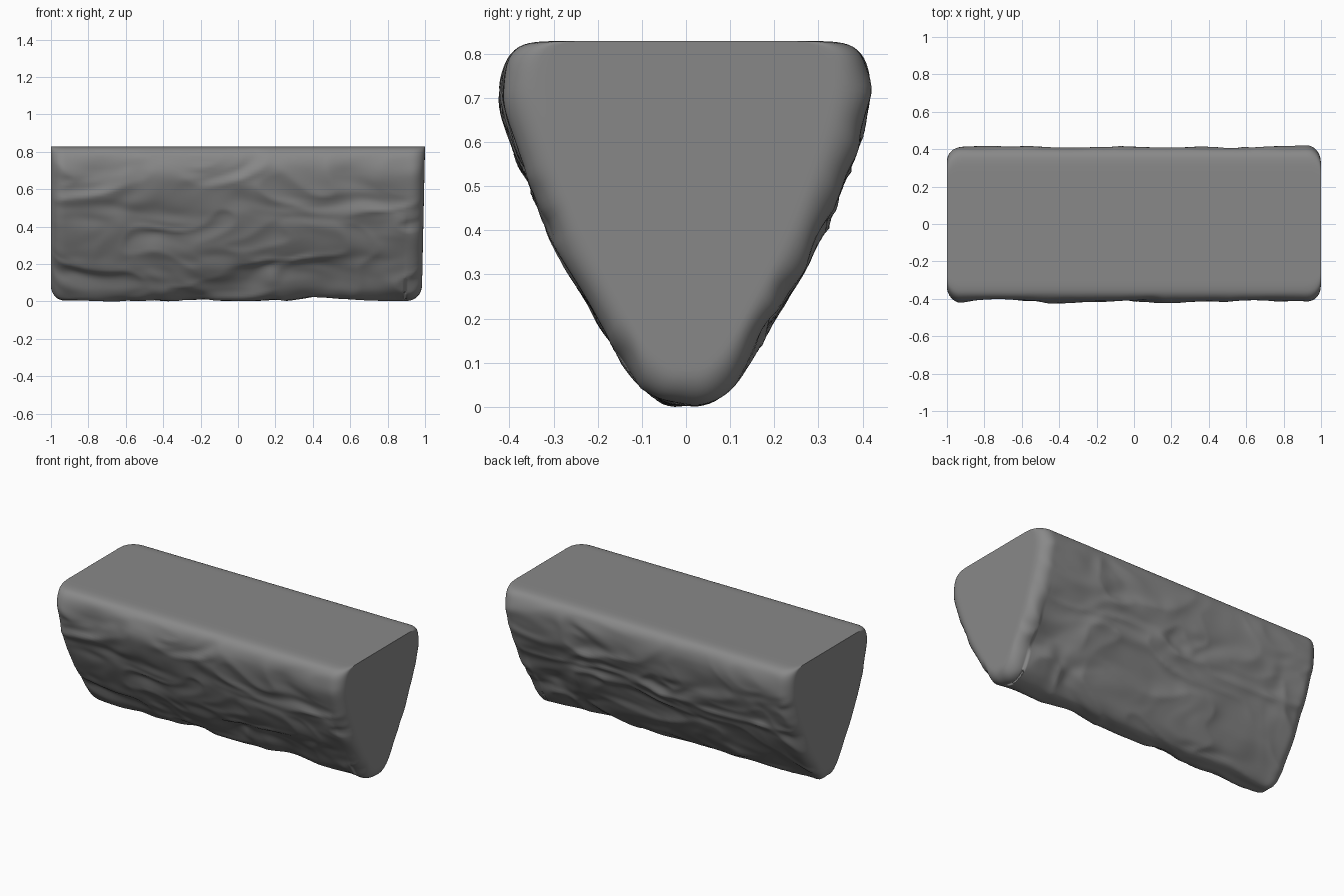
import bpy, bmesh, math
from mathutils import Vector, noise
from mathutils.geometry import interpolate_bezier

if "Cube" in bpy.data.objects:
    bpy.data.objects.remove(bpy.data.objects["Cube"])

TOP = 0.828
# Half cross-section (y, z) from keel to the flat top
HALF = [(0, 0.012), (0.05, 0.018), (0.095, 0.052), (0.135, 0.105), (0.195, 0.2),
        (0.255, 0.3), (0.305, 0.4), (0.348, 0.5), (0.385, 0.6), (0.407, 0.68),
        (0.412, 0.74), (0.402, 0.787), (0.378, 0.815), (0.34, 0.826), (0.28, TOP)]


def resample(pts, step):
    """Smooth curve through the points, evenly subdivided."""
    out = []
    P = [Vector(p) for p in pts]
    for i in range(len(P) - 1):
        a, b = P[i], P[i + 1]
        ta = (P[i + 1] - P[i - 1]) / 6 if i else Vector(((b - a).x / 3, 0))
        tb = (P[i + 2] - a) / 6 if i + 2 < len(P) else Vector(((b - a).x / 3, 0))
        n = max(2, round((b - a).length / step))
        out += [Vector(v) for v in interpolate_bezier(a, a + ta, b - tb, b, n + 1)][:-1]
    return out + [P[-1]]


half = resample(HALF, 0.014)
ring = half + [Vector((-p.x, p.y)) for p in reversed(half[1:])]
N = len(ring)
normals = []
for i in range(N):
    t = ring[(i + 1) % N] - ring[i - 1]
    normals.append(Vector((t.y, -t.x)).normalized())


def rough(x, y, z):
    """Chipped stone relief: warped broad dents with a few ledges."""
    p = Vector((x * 2.6, y * 4.5, z * 4.6))
    w = noise.noise_vector(p * 0.9 + Vector((7, 3, 1)))
    q = p + w * 0.75
    ledge = 1 - abs(noise.noise(q * 1.1)) * 2.4
    return 0.016 * noise.noise(q) + 0.010 * (ledge - 0.5) + 0.007 * noise.noise(q * 2.3)


# Stations along x: (x, inset) with rounded ends
R, STEPS = 0.075, 8
end = [(1 - R + R * math.sin(a), R * (1 - math.cos(a)))
       for a in (math.pi / 2 * k / STEPS for k in range(STEPS + 1))]
cap = [(1, R + 0.02), (1, R + 0.12), (1, 0.3)]
mid = [(-(1 - R) + 2 * (1 - R) * k / 120, 0) for k in range(1, 120)]
stations = [(-x, d) for x, d in reversed(end + cap)] + mid + end + cap

bm = bmesh.new()
rows = []
for x, d in stations:
    sy, sz = 1 - d / 0.412, 1 - d / 0.82
    row = []
    for p, n in zip(ring, normals):
        fade = min(1, max(0, (TOP - 0.01 - p.y) / 0.12)) * max(0, 1 - d / R)
        q = p + n * rough(x, p.x, p.y) * fade
        z = TOP - (TOP - q.y) * sz
        # right end leans in slightly towards the keel
        lean = 0.018 * (TOP - z) / TOP if x > 0.9 else 0
        row.append(bm.verts.new((x - lean, q.x * sy, max(z, 0))))
    rows.append(row)
for a, b in zip(rows, rows[1:]):
    for i in range(N):
        j = (i + 1) % N
        bm.faces.new((a[i], a[j], b[j], b[i]))
bm.faces.new(rows[0])
bm.faces.new(list(reversed(rows[-1])))
bmesh.ops.recalc_face_normals(bm, faces=bm.faces)
zmin = min(v.co.z for v in bm.verts)
for v in bm.verts:
    v.co.z -= zmin * (TOP - v.co.z) / TOP
    
me = bpy.data.meshes.new("stone_block")
bm.to_mesh(me)
bm.free()
me.shade_smooth()
block = bpy.data.objects.new("stone_block", me)
bpy.context.collection.objects.link(block)

# Stone colour
mat = bpy.data.materials.new("stone grey")
mat.diffuse_color = (0.25, 0.25, 0.25, 1)
mat.use_nodes = True
mat.node_tree.nodes["Principled BSDF"].inputs["Base Color"].default_value = mat.diffuse_color
me.materials.append(mat)
